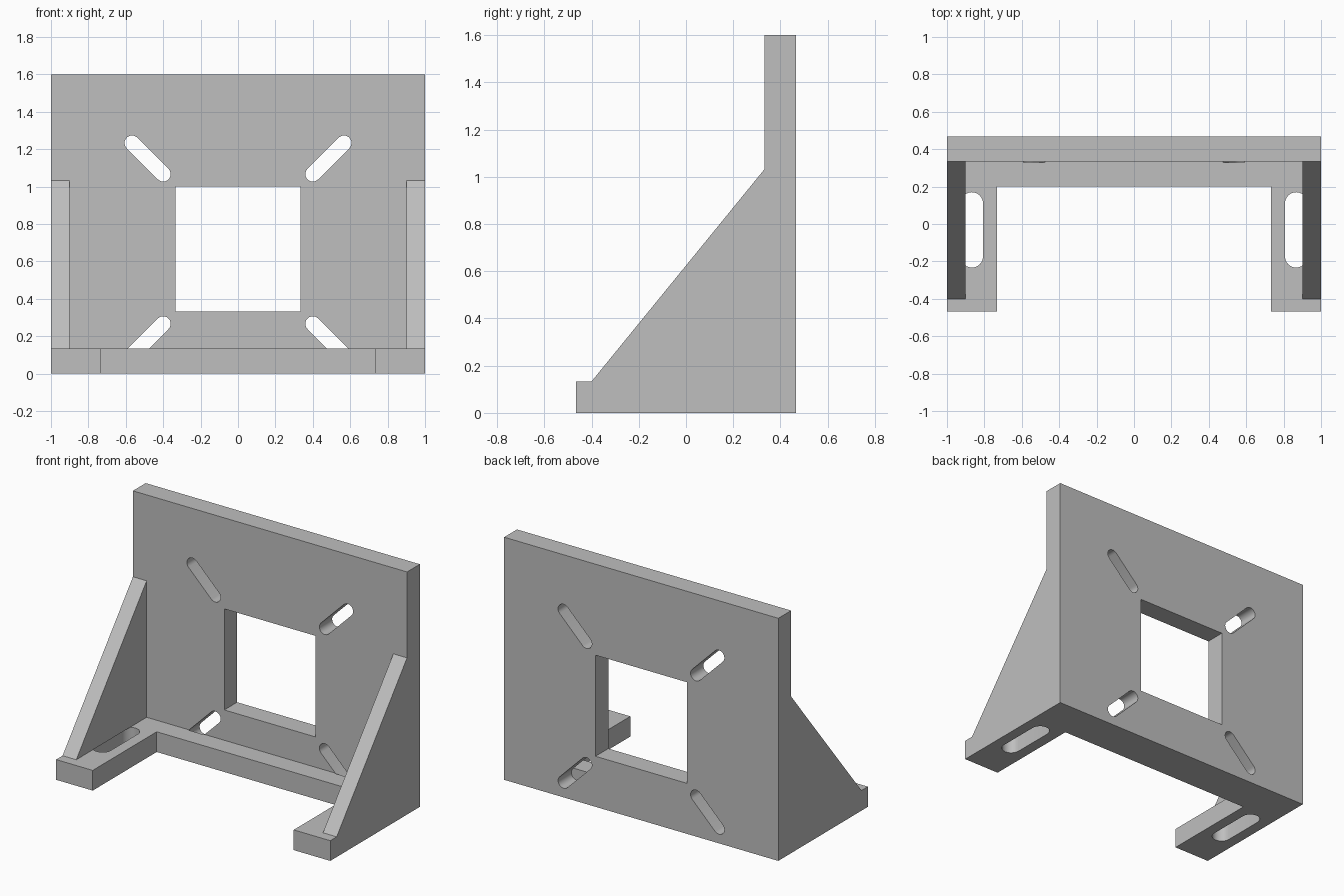
import bpy, bmesh, math
from mathutils import Matrix, Vector

if "Cube" in bpy.data.objects:
    bpy.data.objects.remove(bpy.data.objects["Cube"])

grey = bpy.data.materials.new("machined grey")
grey.diffuse_color = (0.52, 0.52, 0.52, 1)
grey.use_nodes = True
grey.node_tree.nodes["Principled BSDF"].inputs["Base Color"].default_value = grey.diffuse_color


def prism(name, outline, place, depth):
    """Extrude a flat outline; place maps (u, v, w) to x, y, z."""
    bm = bmesh.new()
    base = bm.faces.new([bm.verts.new(place(u, v, depth[0])) for u, v in outline])
    top = bmesh.ops.extrude_face_region(bm, geom=[base])["geom"]
    shift = Vector(place(0, 0, depth[1])) - Vector(place(0, 0, depth[0]))
    bmesh.ops.translate(bm, vec=shift, verts=[g for g in top if isinstance(g, bmesh.types.BMVert)])
    bmesh.ops.recalc_face_normals(bm, faces=bm.faces)
    mesh = bpy.data.meshes.new(name)
    bm.to_mesh(mesh)
    bm.free()
    mesh.materials.append(grey)
    obj = bpy.data.objects.new(name, mesh)
    bpy.context.collection.objects.link(obj)
    return obj


def along_x(u, v, w): return (w, u, v)
def along_y(u, v, w): return (u, w, v)
def along_z(u, v, w): return (u, v, w)


def slot(a, b, r, n=12):
    """Outline of a round-ended slot from centre a to centre b."""
    ang = math.atan2(b[1] - a[1], b[0] - a[0])
    pts = []
    for c, start in ((b, ang - math.pi / 2), (a, ang + math.pi / 2)):
        for i in range(n + 1):
            t = start + math.pi * i / n
            pts.append((c[0] + r * math.cos(t), c[1] + r * math.sin(t)))
    return pts


def combine(target, other, operation):
    """Apply a boolean and discard the tool object."""
    mod = target.modifiers.new("bool", 'BOOLEAN')
    mod.operation, mod.solver, mod.object = operation, 'EXACT', other
    bpy.context.view_layer.objects.active = target
    bpy.ops.object.modifier_apply(modifier=mod.name)
    bpy.data.objects.remove(other)


def rect(x0, y0, x1, y1):
    return [(x0, y0), (x1, y0), (x1, y1), (x0, y1)]


T = 0.1333   # plate thickness
F = 0.3333   # front of the upright plate

# U-shaped base with a long slot in each foot
base = prism("base", [(-1, -.4667), (-.7333, -.4667), (-.7333, .2), (.7333, .2),
                      (.7333, -.4667), (1, -.4667), (1, F), (-1, F)], along_z, (0, T))
for s in (-1, 1):
    cutter = prism("foot_slot", slot((s * .867, -.173), (s * .867, .11), .06), along_z, (-.1, .3))
    combine(base, cutter, 'DIFFERENCE')

# Upright plate joined to the base and the two sloping ribs
body = prism("angle_bracket", rect(-1, 0, 1, 1.6), along_y, (F, .4667))
combine(body, base, 'UNION')
for s in (-1, 1):
    rib = prism("rib", [(-.4, T), (F, T), (F, 1.0333)], along_x, (s * .9, s * 1.0))
    combine(body, rib, 'UNION')

# Square window and four diagonal slots
combine(body, prism("window", rect(-F, F, F, 1.0), along_y, (.25, .6)), 'DIFFERENCE')
for sx in (-1, 1):
    for sz in (-1, 1):
        a = (sx * .4, .6667 + sz * .4)
        b = (sx * .5667, .6667 + sz * .5667)
        combine(body, prism("diagonal_slot", slot(a, b, .04), along_y, (.328, .6)), 'DIFFERENCE')

# Smooth slot ends, sharp corners
bpy.ops.object.select_all(action='DESELECT')
body.select_set(True)
bpy.context.view_layer.objects.active = body
bpy.ops.object.shade_smooth_by_angle(angle=math.radians(30))
